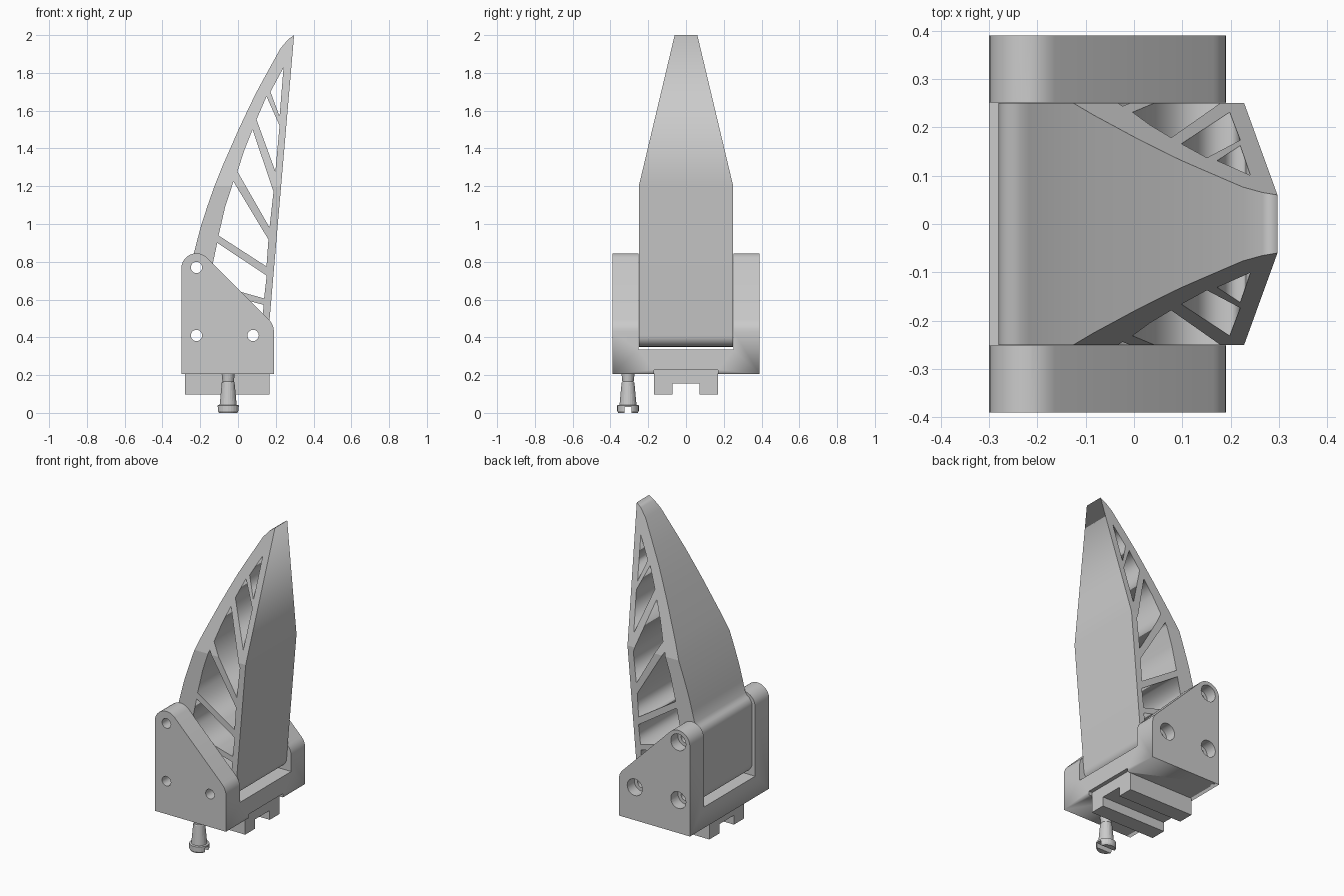
import bpy, bmesh, math
from mathutils import Matrix

if "Cube" in bpy.data.objects:
    bpy.data.objects.remove(bpy.data.objects["Cube"])

HOLES = [(-0.22, 0.77), (-0.22, 0.41), (0.08, 0.41)]


def arc(cx, cz, r, a0, a1, n):
    return [(cx + r * math.cos(math.radians(a0 + (a1 - a0) * i / n)),
             cz + r * math.sin(math.radians(a0 + (a1 - a0) * i / n))) for i in range(n + 1)]


def circle(c, r, n=24):
    return arc(c[0], c[1], r, 0, 360, n)[:-1]


def finish(name, bm):
    bmesh.ops.remove_doubles(bm, verts=bm.verts, dist=1e-4)
    bmesh.ops.recalc_face_normals(bm, faces=bm.faces)
    me = bpy.data.meshes.new(name)
    bm.to_mesh(me)
    bm.free()
    ob = bpy.data.objects.new(name, me)
    bpy.context.collection.objects.link(ob)
    return ob


def extrude_bm(loops, half):
    """Fill x-z outlines (first outer, rest holes) and extrude to y = +-half."""
    cu = bpy.data.curves.new("outline", 'CURVE')
    cu.dimensions, cu.fill_mode, cu.extrude = '2D', 'BOTH', half
    for pts in loops:
        sp = cu.splines.new('POLY')
        sp.points.add(len(pts) - 1)
        for p, (x, z) in zip(sp.points, pts):
            p.co = (x, z, 0, 1)
        sp.use_cyclic_u = True
    ob = bpy.data.objects.new("outline", cu)
    bpy.context.collection.objects.link(ob)
    dg = bpy.context.evaluated_depsgraph_get()
    me = bpy.data.meshes.new_from_object(ob.evaluated_get(dg))
    bm = bmesh.new()
    bm.from_mesh(me)
    bm.transform(Matrix.Rotation(math.pi / 2, 4, 'X'))
    bmesh.ops.remove_doubles(bm, verts=bm.verts, dist=1e-4)
    bpy.data.objects.remove(ob)
    bpy.data.meshes.remove(me)
    return bm


def box(name, x0, x1, y0, y1, z0, z1):
    bm = bmesh.new()
    m = Matrix.Translation(((x0 + x1) / 2, (y0 + y1) / 2, (z0 + z1) / 2)) @ \
        Matrix.Diagonal((x1 - x0, y1 - y0, z1 - z0, 1))
    bmesh.ops.create_cube(bm, size=1, matrix=m)
    return finish(name, bm)


def cut(ob, cutter):
    cutter.hide_render = True
    mod = ob.modifiers.new("cut", 'BOOLEAN')
    mod.operation, mod.solver, mod.object = 'DIFFERENCE', 'EXACT', cutter
    dg = bpy.context.evaluated_depsgraph_get()
    me = bpy.data.meshes.new_from_object(ob.evaluated_get(dg))
    ob.modifiers.clear()
    ob.data = me
    bpy.data.objects.remove(cutter)


# Flexible finger: curved back, straight face, slanted ribs between the windows
back = [(0.297, 2.0), (0.265, 1.977), (0.225, 1.93), (0.145, 1.785), (0.096, 1.695), (0.05, 1.6),
        (0.003, 1.5), (-0.041, 1.4), (-0.085, 1.3), (-0.125, 1.2), (-0.16, 1.1), (-0.193, 1.0),
        (-0.217, 0.91), (-0.235, 0.84)]
outline = (back + arc(-0.22, 0.77, 0.06, 120, 180, 5) + arc(-0.22, 0.41, 0.06, 180, 270, 6)
           + arc(0.1, 0.41, 0.06, 270, 360, 6))
windows = [
    [(0.241, 1.828), (0.172, 1.70), (0.22, 1.569)],
    [(0.151, 1.675), (0.098, 1.553), (0.198, 1.278), (0.22, 1.521)],
    [(0.077, 1.5), (0.034, 1.392), (-0.003, 1.278), (0.167, 0.981), (0.188, 1.172)],
    [(-0.024, 1.225), (-0.068, 1.09), (-0.103, 0.939), (0.151, 0.775), (0.161, 0.918)],
    [(-0.11, 0.9), (-0.155, 0.688), (0.138, 0.606), (0.152, 0.727)],
    [(-0.16, 0.65), (-0.165, 0.5), (0.128, 0.49), (0.136, 0.572)],
]
bm = extrude_bm([outline] + windows + [circle(h, 0.03) for h in HOLES], 0.25)
bmesh.ops.bisect_plane(bm, geom=bm.verts[:] + bm.edges[:] + bm.faces[:],
                       plane_co=(0, 0, 1.2), plane_no=(0, 0, 1))
for v in bm.verts:  # narrow the sides towards the tip
    if v.co.z > 1.2:
        v.co.y *= 1 - 0.76 * (v.co.z - 1.2) / 0.8
finish("finger", bm)

# Mounting bracket: two cheeks joined by a floor
cheek = (arc(-0.22, 0.765, 0.08, 180, 45, 10) + arc(0.10, 0.43, 0.09, 45, 0, 5)
         + [(0.19, 0.205), (-0.30, 0.205)])
bracket = finish("bracket", extrude_bm([cheek] + [circle(h, 0.03) for h in HOLES], 0.39))
cut(bracket, box("pocket", -0.5, 0.5, -0.252, 0.252, 0.335, 1.2))
cut(bracket, box("rail_groove", 0.165, 0.3, -0.17, 0.17, 0.1, 0.228))
for h in HOLES:  # screw head recesses on the back cheek
    bm = extrude_bm([circle(h, 0.052)], 0.07)
    bm.transform(Matrix.Translation((0, 0.39, 0)))
    cut(bracket, finish("recess", bm))

# Rail under the bracket with a channel along it
rail = box("rail", -0.28, 0.168, -0.17, 0.17, 0.097, 0.215)
cut(rail, box("channel", -0.5, 0.5, -0.072, 0.072, 0.0, 0.155))

# Slotted locking screw
profile = [(0, 0), (0.052, 0), (0.057, 0.01), (0.057, 0.04), (0.045, 0.042), (0.034, 0.16),
           (0.03, 0.165), (0.035, 0.212), (0, 0.212)]
bm = bmesh.new()
vs = [bm.verts.new((r, 0, z)) for r, z in profile]
es = [bm.edges.new(p) for p in zip(vs, vs[1:])]
bmesh.ops.spin(bm, geom=vs + es, cent=(0, 0, 0), axis=(0, 0, 1), angle=2 * math.pi, steps=24)
bm.transform(Matrix.Translation((-0.052, -0.307, 0)))
screw = finish("screw", bm)
cut(screw, box("slot", -0.2, 0.1, -0.325, -0.289, -0.1, 0.03))
